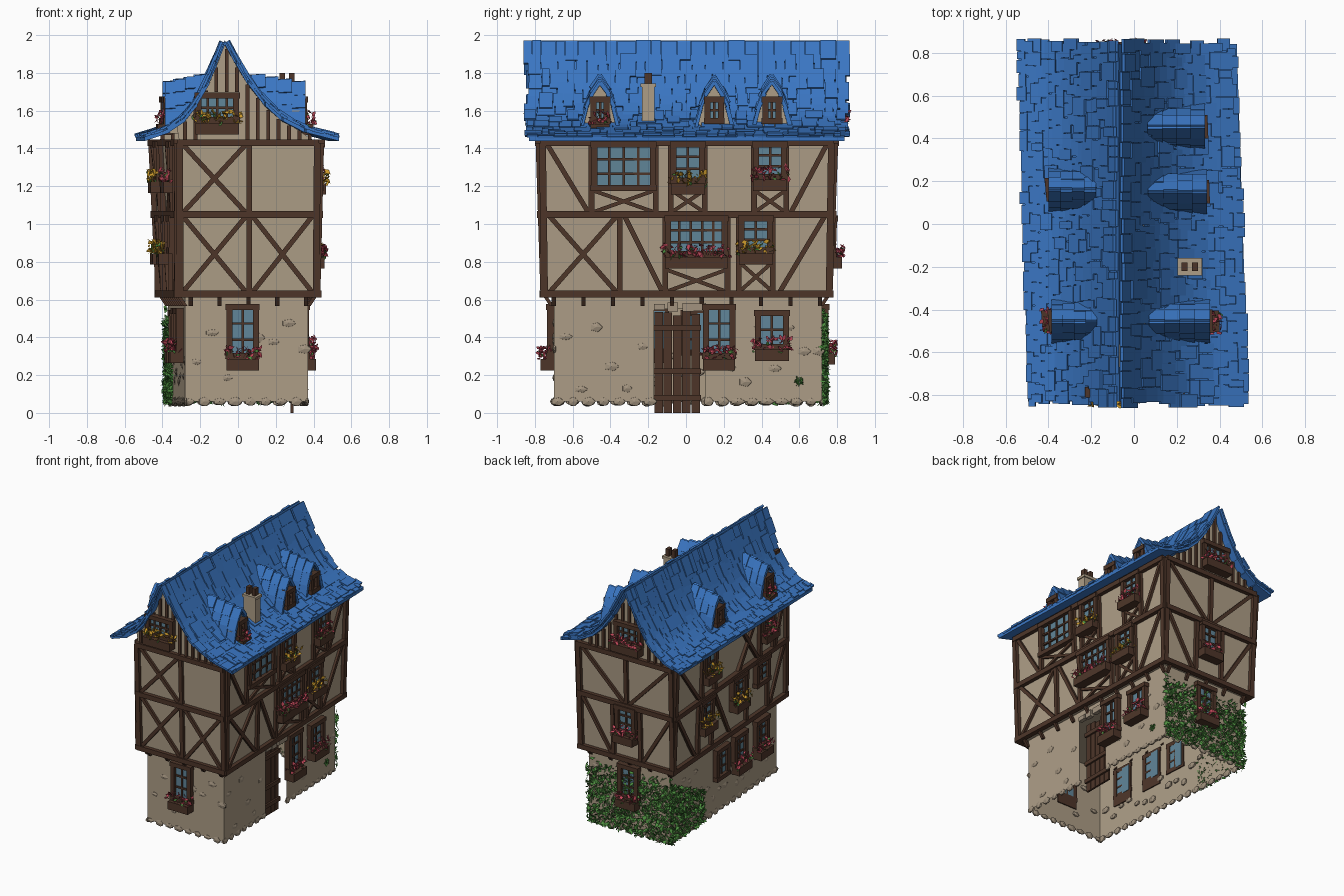
import bpy, bmesh, random
from mathutils import Vector, Matrix

random.seed(4)
rnd = random.uniform
if "Cube" in bpy.data.objects:
    bpy.data.objects.remove(bpy.data.objects["Cube"])

COLOURS = {
    "plaster": (.42, .34, .24), "stone": (.36, .29, .21), "timber": (.075, .036, .022),
    "roof_blue": (.042, .18, .54), "glass": (.12, .24, .32), "pink": (.52, .065, .1),
    "yellow": (.6, .32, .025), "leaf_green": (.075, .27, .05),
}
MATS = {}
for name, c in COLOURS.items():
    m = bpy.data.materials.new(name)
    m.use_nodes = True
    m.diffuse_color = (*c, 1)
    m.node_tree.nodes["Principled BSDF"].inputs["Base Color"].default_value = (*c, 1)
    MATS[name] = m

parts = {}


def part(name, mat):
    if name not in parts:
        parts[name] = (bmesh.new(), mat)
    return parts[name][0]


def cuboid(bm, centre, ax, ay, az):
    """Box with the given full-length edge vectors."""
    m = Matrix((ax, ay, az)).transposed().to_4x4()
    m.translation = centre
    bmesh.ops.create_cube(bm, size=1, matrix=m)


def block(bm, centre, size):
    cuboid(bm, Vector(centre), *[Vector(r) for r in Matrix.Diagonal(size)])


def face(bm, *pts):
    bm.faces.new([bm.verts.new(p) for p in pts])


# Wall surface: a point on a side of the leaning, tapering house
NORMAL = {"front": Vector((0, -1, 0)), "back": Vector((0, 1, 0)),
          "right": Vector((1, 0, 0)), "left": Vector((-1, 0, 0))}


def bounds(z):
    if z < .6:
        return -.7, .72, -.28, .37, -.37, .32
    s = min(max((z - .63) / .8, 0), 1)
    return -.745 - .025 * s, .75 + .03 * s, -.31, .41 + .02 * s, -.41 - .04 * s, .35 + .02 * s


def at(side, t, z, off=0):
    y0, y1, fl, fr, bl, br = bounds(z)
    u = (t - y0) / (y1 - y0)
    p = {"front": (t, y0, z), "back": (t, y1, z),
         "right": (fr + (br - fr) * u, t, z), "left": (fl + (bl - fl) * u, t, z)}[side]
    return Vector(p) + NORMAL[side] * off


def beam(bm, side, a, b, w=.03, d=.022, off=0):
    p, q = at(side, *a, off), at(side, *b, off)
    n = NORMAL[side]
    cuboid(bm, (p + q) / 2 + n * (d / 2 - .004), q - p, (q - p).cross(n).normalized() * w, n * (d + .008))


def leaf(bm, p, size):
    a, b = Vector((rnd(-1, 1), rnd(-1, 1), rnd(-1, 1))), Vector((rnd(-1, 1), rnd(-1, 1), rnd(-1, 1)))
    a, b = a.normalized() * size, b.normalized() * size
    face(bm, p - a, p + b * .6, p + a, p - b * .6)


def flowers(side, t, z, w, mat, off):
    for i in range(int(w * 380)):
        p = at(side, t + rnd(-.55, .55) * w, z, off + rnd(-.035, .04)) + Vector((0, 0, rnd(-.01, .055)))
        leaf(part("flowers_" + mat, mat), p, rnd(.012, .024))
        if i % 5 == 0:
            leaf(part("flower_leaves", "leaf_green"), p - Vector((0, 0, .015)), .016)


def planter(side, t, z, w, mat, off=0):
    beam(part("flower_boxes", "timber"), side, (t - w / 2, z), (t + w / 2, z), .06, .07, off)
    flowers(side, t, z + .04, w, mat, off + .04)


def window(side, t, z0, z1, w, cols, rows, flower=None, off=0):
    frame, h = part("window_frames", "timber"), w / 2 - .015
    for s in (-h, h):
        beam(frame, side, (t + s, z0), (t + s, z1), .032, .035, off)
    for z in (z0, z1):
        beam(frame, side, (t - h - .02, z), (t + h + .02, z), .032, .04, off)
    beam(part("window_glass", "glass"), side, (t, z0), (t, z1), w - .03, .01, off)
    for i in range(1, cols):
        x = t - h + 2 * h * i / cols
        beam(frame, side, (x, z0), (x, z1), .013, .02, off)
    for i in range(1, rows):
        z = z0 + (z1 - z0) * i / rows
        beam(frame, side, (t - h, z), (t + h, z), .013, .02, off)
    if flower:
        planter(side, t, z0 - .045, w, flower, off)


# Upper floors
bm = part("upper_walls", "plaster")
rings = []
for z in (.62, 1.43):
    y0, y1, fl, fr, bl, br = bounds(z)
    rings.append([bm.verts.new(p) for p in ((fl, y0, z), (fr, y0, z), (br, y1, z), (bl, y1, z))])
for i in range(4):
    j = (i + 1) % 4
    bm.faces.new((rings[0][i], rings[0][j], rings[1][j], rings[1][i]))
bm.faces.new(rings[0])

# Ground floor, open beneath, with a doorway on the right
bm = part("ground_walls", "plaster")
PANELS = [("front", -.28, .37, .06), ("back", -.37, .32, .06), ("left", -.7, .72, .06),
          ("right", -.7, -.17, .06), ("right", .1, .72, .06), ("right", -.17, .1, .55)]
for side, a, b, z in PANELS:
    low = [at(side, a, z), at(side, b, z)]
    face(bm, *low, *[Vector((p.x, p.y, .625)) for p in reversed(low)])

# Flat stones showing in the plaster and along the footing
bm = part("stones", "stone")
for side, a, b, z in PANELS[:5]:
    count = int((b - a) * 26)
    for i in range(count):
        t = a + (b - a) * (i + .5) / count
        footing = i % 2 == 0
        p = at(side, t, .06 if footing else rnd(.12, .5), -.004)
        n = NORMAL[side]
        across = Vector((0, 0, 1)).cross(n)
        m = Matrix((across * rnd(.03, .045), Vector((0, 0, rnd(.018, .03))), n * .012)).transposed().to_4x4()
        m.translation = p
        bmesh.ops.create_icosphere(bm, subdivisions=1, radius=1, matrix=m)
for y in (-.14, -.07, .01, .07):
    block(bm, (.345, y, .56), (.03, rnd(.05, .07), rnd(.03, .05)))

# Plank door
bm = part("door", "timber")
for i in range(5):
    top = rnd(.5, .55)
    block(bm, (.285, -.145 + i * .049, top / 2), (.015, .044, top))
for z in (.08, .22, .45):
    block(bm, (.298, -.045, z), (.016, .25, .03))

# Timber framing
bm = part("timber_frame", "timber")
ENDS = {"front": (-.31, .42), "back": (-.43, .36), "right": (-.76, .77), "left": (-.76, .77)}
FLOORS = ((.63, 1.05), (1.05, 1.43))
for side, (a, b) in ENDS.items():
    for z in (.63, 1.05, 1.43):
        beam(bm, side, (a - .01, z), (b + .01, z), .036, .03)
    for t in (a, b):
        beam(bm, side, (t * .985, .63), (t, 1.43), .036, .026)
    steps = 5 if b - a < 1 else 10
    for i in range(steps):
        t = a + .06 + (b - a - .12) * i / (steps - 1)
        p, q = at(side, t, .64, .015), at(side, t, .64, -.035) - Vector((0, 0, .075))
        n = NORMAL[side]
        cuboid(bm, (p + q) / 2, q - p, (q - p).cross(n).normalized() * .022, n * .022)

# Posts (floor, position) and diagonals (floor, lower position, upper position)
POSTS = {"front": [(0, .06), (1, .06)], "back": [(0, -.15), (0, .08), (1, -.04)],
         "right": [(0, -.35), (0, -.11), (0, .22), (0, .28), (0, .46), (1, -.5), (1, -.16),
                   (1, -.08), (1, .1), (1, .36), (1, .53)],
         "left": [(0, -.5), (0, -.22), (0, .25), (0, .43), (1, -.58), (1, -.4), (1, .22), (1, .4)]}
DIAGONALS = {"front": [(0, -.3, .05), (0, .05, -.3), (0, .07, .4), (0, .4, .07), (1, -.3, .05), (1, .05, -.3)],
             "back": [(0, -.16, -.42), (0, .09, .35), (1, -.05, -.42), (1, -.03, .35)],
             "right": [(0, -.73, -.36), (0, -.36, -.73), (0, -.12, -.33), (0, .49, .74),
                       (1, -.51, -.74), (1, .55, .75)],
             "left": [(0, -.53, -.74), (0, .46, .74), (0, 0, .23), (1, -.6, -.74), (1, .42, .74),
                      (1, -.38, -.1), (1, -.1, -.38)]}
for side in ENDS:
    for f, t in POSTS[side]:
        beam(bm, side, (t, FLOORS[f][0]), (t, FLOORS[f][1]))
    for f, t0, t1 in DIAGONALS[side]:
        beam(bm, side, (t0, FLOORS[f][0]), (t1, FLOORS[f][1]), .026, .018)
# Small crosses below the right-hand windows
for a, b, z0, z1 in ((-.11, .22, .64, .76), (.28, .46, .64, .8), (-.5, -.16, 1.06, 1.18),
                     (-.08, .1, 1.06, 1.18), (.36, .53, 1.06, 1.18)):
    beam(bm, "right", (a, z0), (b, z1), .02, .016)
    beam(bm, "right", (a, z1), (b, z0), .02, .016)

# Windows: side, position, bottom, top, width, panes, flowers
for w in (("front", .025, .3, .56, .17, 2, 3, "pink"), ("front", -.11, 1.55, 1.68, .23, 4, 2, "yellow"),
          ("back", -.03, .33, .56, .17, 2, 3, "pink"), ("back", -.035, .84, 1.03, .17, 2, 3, "pink"),
          ("back", -.07, 1.55, 1.68, .23, 4, 2, "pink"),
          ("right", .175, .3, .56, .17, 2, 3, "pink"), ("right", .455, .35, .53, .18, 2, 2, "pink"),
          ("right", .055, .84, 1.03, .33, 5, 3, "pink"), ("right", .37, .86, 1.03, .18, 2, 3, "yellow"),
          ("right", -.33, 1.19, 1.42, .34, 4, 3), ("right", .01, 1.23, 1.42, .18, 2, 3, "yellow"),
          ("right", .445, 1.25, 1.42, .18, 2, 3, "pink"),
          ("left", .06, .32, .53, .17, 2, 3), ("left", -.18, .34, .54, .17, 2, 3, "pink"),
          ("left", -.47, .34, .54, .17, 2, 3, "pink"), ("left", .34, .86, 1.03, .18, 2, 3, "yellow"),
          ("left", -.1, .86, 1.03, .18, 2, 3, "yellow"), ("left", -.42, .86, 1.03, .18, 2, 3),
          ("left", .31, 1.24, 1.42, .18, 2, 3, "yellow"), ("left", -.49, 1.24, 1.42, .18, 2, 3, "pink")):
    window(*w)

# Swept roof surface
CURVE = [(0, 1.96), (.1, 1.85), (.2, 1.75), (.35, 1.635), (.5, 1.555), (.7, 1.495), (1, 1.45)]
RIDGE = -.07


def height(f):
    for (a, za), (b, zb) in zip(CURVE, CURVE[1:]):
        if f <= b or b == 1:
            return za + (zb - za) * (f - a) / (b - a)


def reach(s, y):
    u = (y + .85) / 1.7
    return .61 - .065 * u if s > 0 else .42 + .055 * u


def roof(s, f, y):
    return Vector((RIDGE + s * f * reach(s, y), y, height(f)))


def shingle(bm, p, q, width, lift):
    along = q - p
    n = along.cross(Vector((0, 1, 0))).normalized()
    n = -n if n.z < 0 else n
    cuboid(bm, (p + q) / 2 + n * lift, along, Vector((0, width, 0)), n * .014)


base, tiles = part("roof_base", "roof_blue"), part("roof_shingles", "roof_blue")
ROWS = 13
for s in (-1, 1):
    for (a, _), (b, _) in zip(CURVE, CURVE[1:]):
        p, q = [roof(s, a, y) for y in (-.83, .84)], [roof(s, b, y) for y in (.84, -.83)]
        mid = [(u + v) / 2 for u, v in zip(p, reversed(q))]
        cuboid(base, (mid[0] + mid[1]) / 2, (q[1] + q[0] - p[0] - p[1]) / 2, mid[1] - mid[0], Vector((0, 0, .022)))
    for r in range(ROWS):
        y = -.845 + rnd(-.018, .018)
        while y < .82:
            w = min(rnd(.035, .1), .86 - y + rnd(-.015, .012))
            f1 = (r + 1.35 + rnd(-.2, .2)) / ROWS
            mid = y + w / 2
            shingle(tiles, roof(s, max(r / ROWS - .01, 0), mid), roof(s, min(f1, .98 + rnd(0, .03)), mid),
                    w - .003, rnd(.01, .024))
            y += w

# Gable ends with close studding
gable, studs = part("gable_walls", "plaster"), part("gable_studs", "timber")
for side, y in (("front", -.77), ("back", .78)):
    a, b = ENDS[side]
    cut = [0, .1, .2, .35, .5, .6]
    down = Vector((0, 0, -.012))
    face(gable, (a, y, 1.43), *[roof(-1, f, y) + down for f in reversed(cut)],
         *[roof(1, f, y) + down for f in cut[1:]], (b, y, 1.43))
    for i in range(13):
        x = a + .03 + i * .055
        top = height(abs(x - RIDGE) / reach(1 if x > RIDGE else -1, y)) - .015
        if x < b:
            beam(studs, side, (x, 1.7 if abs(x + .09) < .12 else 1.44), (x, top), .02, .016)

# Dormers with pointed, curved roofs
ARCH = [(0, 1.75), (.04, 1.69), (.068, 1.62), (.088, 1.52)]
for s, y, flower in ((1, -.455, "pink"), (1, .15, None), (1, .455, None), (-1, -.455, "pink"), (-1, .16, None)):
    side = "right" if s > 0 else "left"
    front, inner = roof(s, .67, y).x, roof(s, .24, y).x
    cheeks, roofs = part("dormer_walls", "plaster"), part("dormer_roofs", "roof_blue")
    outline = [(-w, z) for w, z in reversed(ARCH)] + ARCH[1:]
    face(cheeks, *[(front, y + w * .95, z - .01) for w, z in outline])
    for k in (-1, 1):
        block(cheeks, ((front + inner) / 2, y + k * .075, 1.54), (abs(front - inner), .012, .12))
        for (w0, z0), (w1, z1) in zip(ARCH, ARCH[1:]):
            for i in range(4):
                x = inner + (front + s * .025 - inner) * (i + .5) / 4
                rise = (3 - i) * .012
                p = Vector((x, y + k * w0, z0 + rise))
                q = Vector((x, y + k * (w1 + .008), z1 + rise - rnd(0, .02)))
                cuboid(roofs, (p + q) / 2, q - p, Vector((abs(front - inner) / 3.4, 0, .004)),
                       (q - p).cross(Vector((1, 0, 0))).normalized() * rnd(.012, .026))
    window(side, y, 1.545, 1.66, .1, 2, 2, flower, s * (front - at(side, y, 1.55).x))

# Chimney with two pots
block(part("chimney", "plaster"), (.26, -.2, 1.62), (.1, .065, .24))
block(part("chimney", "plaster"), (.26, -.2, 1.735), (.115, .08, .02))
for x in (.235, .285):
    block(part("chimney_pots", "timber"), (x, -.2, 1.77), (.028, .04, .06))

# Ivy around the back left corner
ivy = part("ivy", "leaf_green")
for i in range(1500):
    t = rnd(-.39, .33)
    leaf(ivy, at("back", t, rnd(.05, .5 + rnd(-.06, .06)), rnd(.002, .025)), rnd(.014, .026))
for i in range(800):
    t = .73 - .45 * random.random() ** 1.3
    leaf(ivy, at("left", t, rnd(.05, .2 + .5 * (t - .1)), rnd(.002, .025)), rnd(.014, .026))
for i in range(25):
    leaf(ivy, at("right", .6 + rnd(-.02, .02), .17 + rnd(-.02, .02), .01), .014)

# Turn every part into an object
for name, (bm, mat) in parts.items():
    bmesh.ops.recalc_face_normals(bm, faces=bm.faces)
    mesh = bpy.data.meshes.new(name)
    bm.to_mesh(mesh)
    bm.free()
    mesh.materials.append(MATS[mat])
    bpy.context.scene.collection.objects.link(bpy.data.objects.new(name, mesh))
